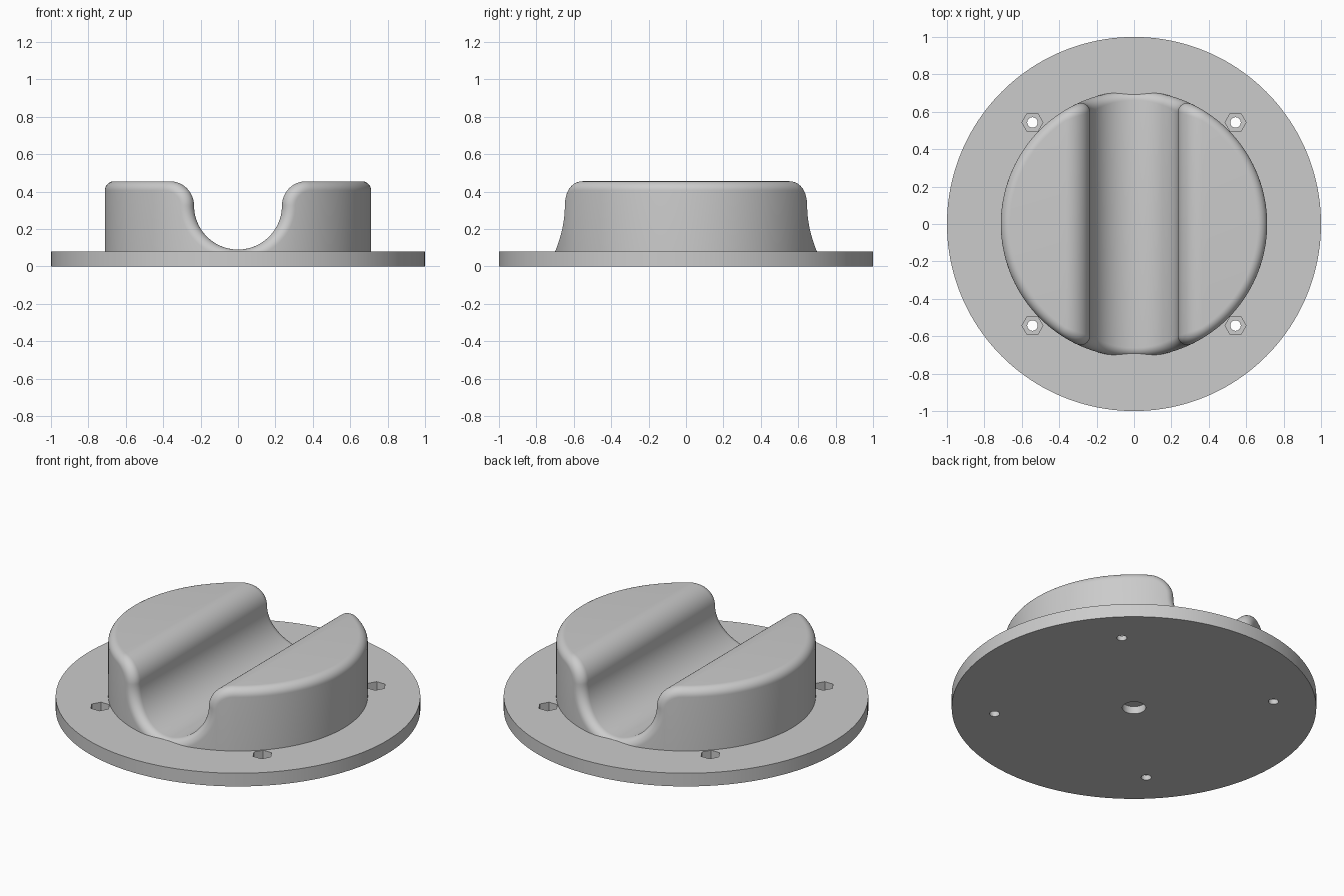
import bpy, bmesh
from math import sin, cos, pi, sqrt, radians
from mathutils import Vector

if "Cube" in bpy.data.objects:
    bpy.data.objects.remove(bpy.data.objects["Cube"], do_unlink=True)

PLATE_H = 0.08      # plate thickness
R, TOP = 0.712, 0.455   # cradle radius and height
FIL = 0.05          # rim fillet
GROOVE = 0.235      # groove radius
LIP = 0.13          # rounding where the groove meets the top
MID = TOP - LIP     # height of the groove axis
BOLT = 0.543        # bolt offset in x and y

grey = bpy.data.materials.new("light grey")
grey.use_nodes = True
colour = (0.6, 0.6, 0.6, 1)
grey.diffuse_color = colour
grey.node_tree.nodes["Principled BSDF"].inputs["Base Color"].default_value = colour


def activate(ob):
    bpy.ops.object.select_all(action='DESELECT')
    ob.select_set(True)
    bpy.context.view_layer.objects.active = ob


def smooth(ob):
    activate(ob)
    bpy.ops.object.shade_smooth_by_angle(angle=radians(30))


def cylinder(name, radius, z0, z1, x=0, y=0, sides=48):
    bpy.ops.mesh.primitive_cylinder_add(vertices=sides, radius=radius, depth=z1 - z0,
                                        location=(x, y, (z0 + z1) / 2))
    ob = bpy.context.object
    ob.name = name
    ob.data.materials.append(grey)
    return ob


def cut(target, cutter):
    activate(target)
    mod = target.modifiers.new("cut", 'BOOLEAN')
    mod.operation, mod.solver, mod.object = 'DIFFERENCE', 'EXACT', cutter
    bpy.ops.object.modifier_apply(modifier=mod.name)
    bpy.data.objects.remove(cutter, do_unlink=True)


# Base plate with a blind centre hole, four bolt holes and hexagonal nut pockets
plate = cylinder("base_plate", 1, 0, PLATE_H, sides=160)
cut(plate, cylinder("centre_hole", 0.065, -0.1, 0.045))
for sx in (-1, 1):
    for sy in (-1, 1):
        cut(plate, cylinder("bolt_hole", 0.028, -0.1, 0.2, sx * BOLT, sy * BOLT, 32))
        pocket = cylinder("nut_pocket", 0.056, PLATE_H - 0.05, 0.2, sx * BOLT, sy * BOLT, 6)
        pocket.rotation_euler.z = pi / 6
        cut(plate, pocket)
smooth(plate)


# Path of the fillet centre over half the cradle: (x, z, surface tilt)
def half_path():
    n = 28
    for i in range(n + 1):                      # groove bowl
        a = pi / 2 * i / n
        yield (GROOVE + FIL) * sin(a), MID - (GROOVE + FIL) * cos(a), a
    for i in range(1, n + 1):                   # rounded lip
        a = pi / 2 * (1 - i / n)
        yield GROOVE + LIP - (LIP - FIL) * sin(a), MID + (LIP - FIL) * cos(a), a
    start = sqrt(1 - ((GROOVE + LIP) / (R - FIL)) ** 2)
    for i in range(1, n + 1):                   # flat top, out to the side
        s = start * (1 - i / n)
        yield (R - FIL) * sqrt(1 - s * s), TOP - FIL, 0


# One section across the cradle: up the front wall, over the fillets, down the back
def section(x, z, a, steps=10):
    y = sqrt(max(0, (R - FIL) ** 2 - x * x))
    out = Vector((x, -y, 0)) / (R - FIL)
    up = Vector((-sin(a), 0, cos(a)))
    ang = out.angle(up)
    front = [Vector((out.x * R, out.y * R, 0.03))]
    for k in range(steps + 1):
        t = k / steps
        d = (out * sin((1 - t) * ang) + up * sin(t * ang)) / sin(ang)
        front.append(Vector((x, -y, z)) + d * FIL)
    return front + [Vector((p.x, -p.y, p.z)) for p in reversed(front)]


# Cradle: half lofted from the sections, then mirrored
bm = bmesh.new()
rows = [[bm.verts.new(p) for p in section(*s)] for s in half_path()]
for r0, r1 in zip(rows, rows[1:]):
    for i in range(len(r0) - 1):
        bm.faces.new((r0[i], r1[i], r1[i + 1], r0[i + 1]))
half = bm.verts[:] + bm.edges[:] + bm.faces[:]
copy = bmesh.ops.duplicate(bm, geom=half)["geom"]
for v in copy:
    if isinstance(v, bmesh.types.BMVert):
        v.co.x *= -1
bmesh.ops.reverse_faces(bm, faces=[f for f in copy if isinstance(f, bmesh.types.BMFace)])
bmesh.ops.remove_doubles(bm, verts=bm.verts[:], dist=0.0002)
mesh = bpy.data.meshes.new("cradle")
bm.to_mesh(mesh)
bm.free()
mesh.materials.append(grey)
cradle = bpy.data.objects.new("cradle", mesh)
bpy.context.collection.objects.link(cradle)
smooth(cradle)
